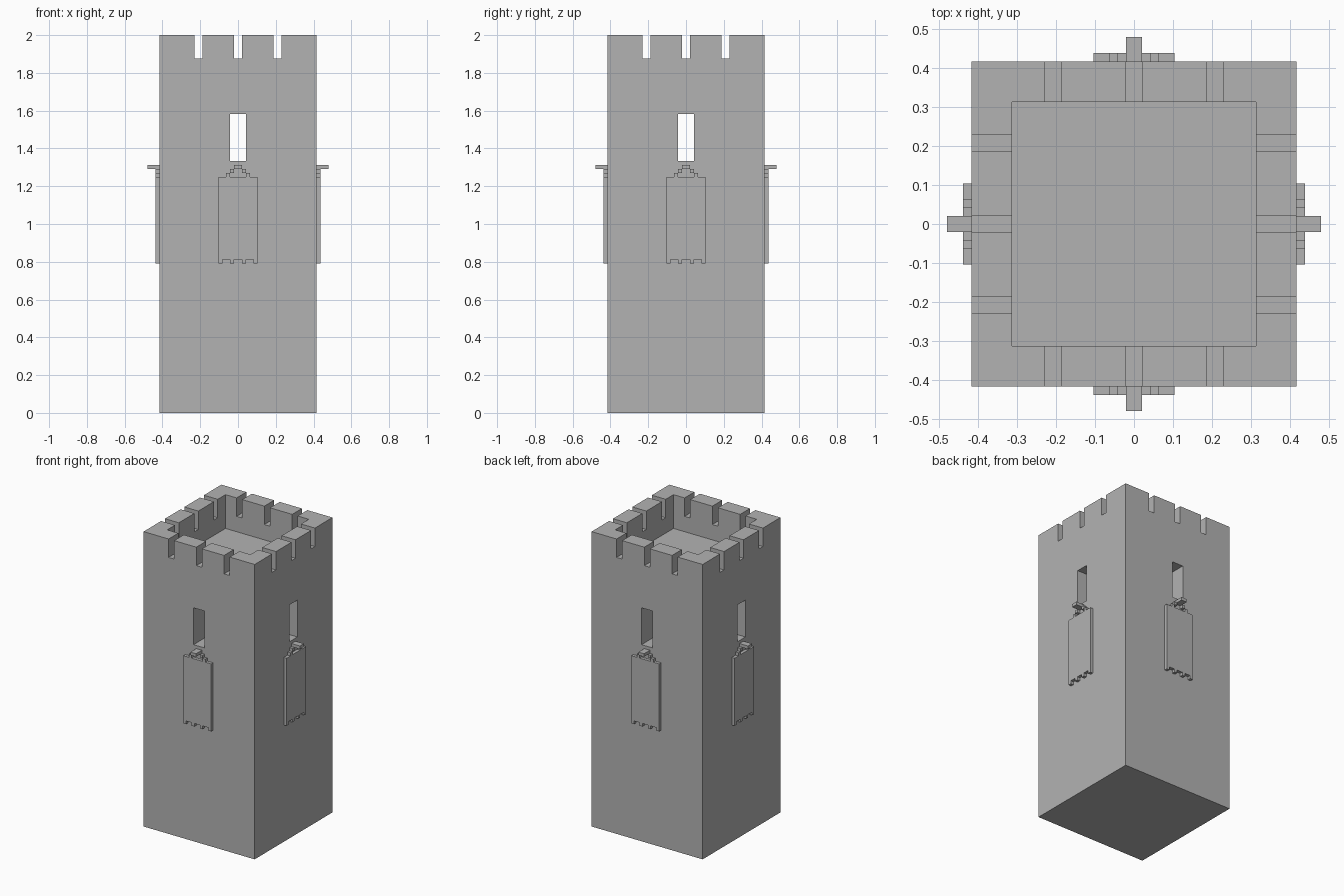
import bpy
import bmesh
from math import pi
from mathutils import Matrix, Vector

U = 2 / 96  # one block

old = bpy.data.objects.get("Cube")
if old:
    bpy.data.objects.remove(old, do_unlink=True)

stone = bpy.data.materials.new("grey stone")
stone.use_nodes = True
grey = (0.45, 0.45, 0.45, 1)
stone.diffuse_color = grey
stone.node_tree.nodes["Principled BSDF"].inputs["Base Color"].default_value = grey


def add_box(bm, low, high):
    """Add a box between two corners given in blocks."""
    low, high = Vector(low) * U, Vector(high) * U
    place = Matrix.Translation((low + high) / 2) @ Matrix.Diagonal((*(high - low), 1))
    bmesh.ops.create_cube(bm, size=1, matrix=place)


def make_object(name, bm, turn=0):
    bm.transform(Matrix.Rotation(turn, 4, "Z"))
    bmesh.ops.recalc_face_normals(bm, faces=bm.faces)
    mesh = bpy.data.meshes.new(name)
    bm.to_mesh(mesh)
    bm.free()
    mesh.materials.append(stone)
    obj = bpy.data.objects.new(name, mesh)
    bpy.context.collection.objects.link(obj)
    return obj


def box_object(name, low, high, turn=0):
    bm = bmesh.new()
    add_box(bm, low, high)
    return make_object(name, bm, turn)


def cut(target, low, high, turn=0):
    """Subtract a box from the target."""
    cutter = box_object("cutter", low, high, turn)
    cutter.hide_render = True
    mod = target.modifiers.new("cut", "BOOLEAN")
    mod.operation = "DIFFERENCE"
    mod.solver = "EXACT"
    mod.object = cutter
    bpy.context.view_layer.objects.active = target
    bpy.ops.object.modifier_apply(modifier=mod.name)
    bpy.data.objects.remove(cutter, do_unlink=True)


# Tower with a sunken roof, battlement gaps and window openings
tower = box_object("tower", (-20, -20, 0), (20, 20, 96))
cut(tower, (-15, -15, 85), (15, 15, 100))
for turn in (0, pi / 2):
    for x in (-10, 0, 10):
        cut(tower, (x - 1, -24, 90), (x + 1, 24, 100), turn)
    cut(tower, (-2, -24, 64), (2, 24, 76), turn)

# Cloth outline with four teeth along the lower edge
outline = [(5, 60), (-5, 60)]
for x in (-5, -2, 1, 4):
    outline += [(x, 39), (x, 38), (x + 1, 38), (x + 1, 39)]
outline = [p for p in outline if p not in ((-5, 39), (5, 39))]

# A hanging banner, cord and peg on each wall
for i, side in enumerate(("front", "left", "back", "right")):
    turn = i * pi / 2
    bm = bmesh.new()
    face = bm.faces.new([bm.verts.new((x * U, -20 * U, z * U)) for x, z in outline])
    out = bmesh.ops.extrude_face_region(bm, geom=[face])
    moved = [v for v in out["geom"] if isinstance(v, bmesh.types.BMVert)]
    bmesh.ops.translate(bm, verts=moved, vec=(0, -U, 0))
    make_object(side + "_banner", bm, turn)

    bm = bmesh.new()
    for x in (-3, 2):
        add_box(bm, (x, -21, 60), (x + 1, -20, 61))
    for x in (-2, 1):
        add_box(bm, (x, -21, 61), (x + 1, -20, 62))
    make_object(side + "_banner_cord", bm, turn)
    box_object(side + "_peg", (-1, -23, 62), (1, -20, 63), turn)
